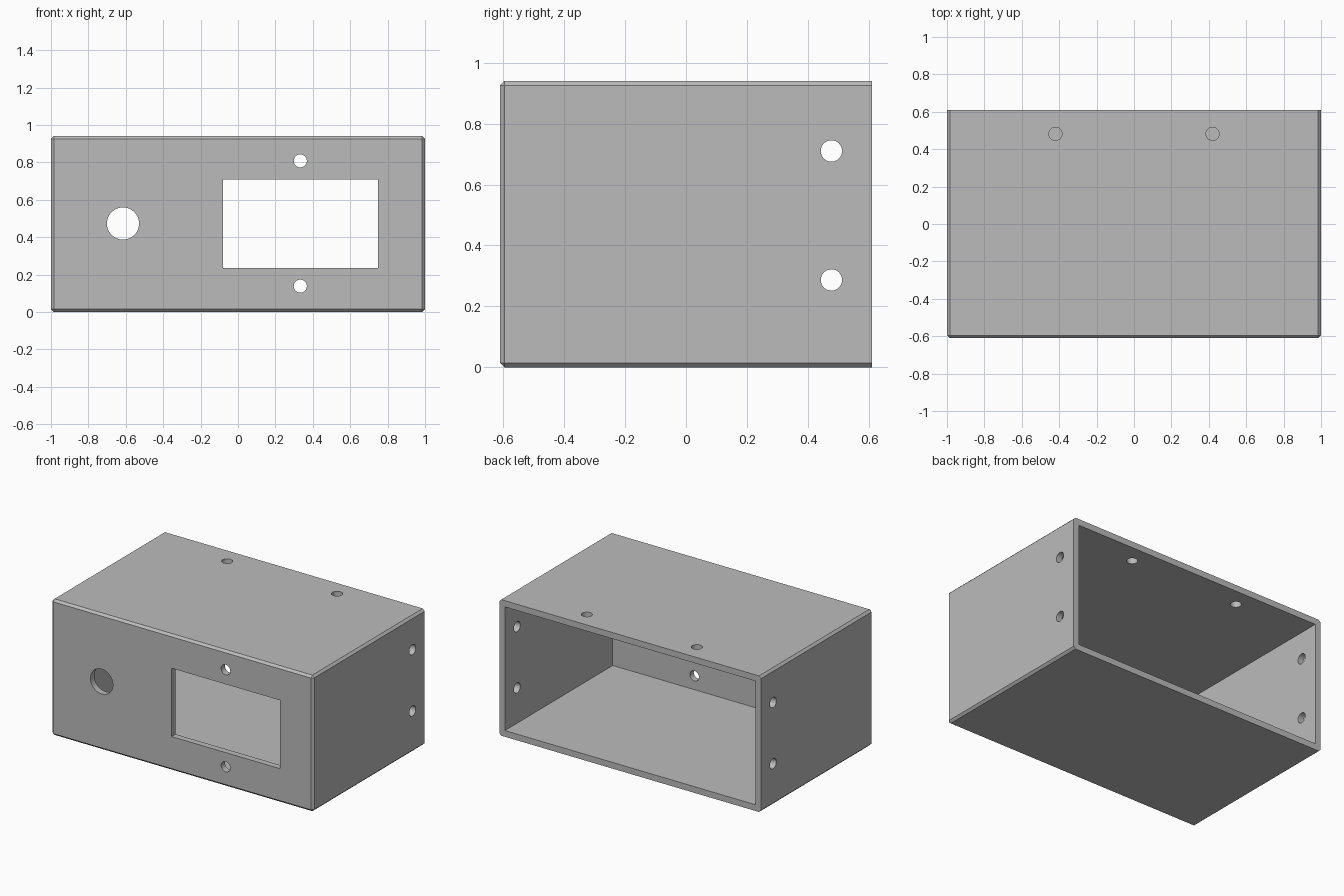
import bpy, bmesh
from math import pi, radians
from mathutils import Matrix, Vector

old = bpy.data.objects.get("Cube")
if old:
    bpy.data.objects.remove(old, do_unlink=True)

W, D, H = 2.0, 1.22, 0.94      # outer size
WALL, CHAMFER = 0.043, 0.015

grey = bpy.data.materials.new("plain grey")
grey.use_nodes = True
grey.diffuse_color = (0.5, 0.5, 0.5, 1)
grey.node_tree.nodes["Principled BSDF"].inputs["Base Color"].default_value = (0.5, 0.5, 0.5, 1)


def add_box(bm, low, high):
    low, high = Vector(low), Vector(high)
    size = high - low
    matrix = Matrix.Translation((low + high) / 2) @ Matrix.Diagonal((*size, 1))
    bmesh.ops.create_cube(bm, size=1, matrix=matrix)


def add_drill(bm, centre, radius, axis, depth=0.2):
    turn = {"X": Matrix.Rotation(pi / 2, 4, "Y"),
            "Y": Matrix.Rotation(pi / 2, 4, "X"),
            "Z": Matrix.Identity(4)}[axis]
    bmesh.ops.create_cone(bm, cap_ends=True, segments=48, radius1=radius, radius2=radius,
                          depth=depth, matrix=Matrix.Translation(centre) @ turn)


def make_object(name, bm):
    bmesh.ops.recalc_face_normals(bm, faces=bm.faces)
    mesh = bpy.data.meshes.new(name)
    bm.to_mesh(mesh)
    bm.free()
    mesh.materials.append(grey)
    ob = bpy.data.objects.new(name, mesh)
    bpy.context.collection.objects.link(ob)
    return ob


# Outer block, chamfered on every edge except around the open back
bm = bmesh.new()
add_box(bm, (-W / 2, -D / 2, 0), (W / 2, D / 2, H))
edges = [e for e in bm.edges if any(v.co.y < 0 for v in e.verts)]
bmesh.ops.bevel(bm, geom=edges, offset=CHAMFER, segments=1, affect="EDGES")
enclosure = make_object("enclosure", bm)

# Cavity, open at the back
bm = bmesh.new()
add_box(bm, (-W / 2 + WALL, -D / 2 + WALL, WALL), (W / 2 - WALL, D, H - WALL))
cavity = make_object("cavity_cutter", bm)

# Display window, knob hole and screw holes
bm = bmesh.new()
add_box(bm, (-0.08, -D / 2 - 0.1, 0.236), (0.748, -D / 2 + 0.1, 0.708))
add_drill(bm, (-0.615, -D / 2, 0.473), 0.086, "Y")
for z in (0.138, 0.808):
    add_drill(bm, (0.333, -D / 2, z), 0.035, "Y")
for side in (-1, 1):
    add_drill(bm, (side * 0.42, 0.482, H), 0.035, "Z")
    for z in (0.287, 0.71):
        add_drill(bm, (side * W / 2, 0.477, z), 0.035, "X")
holes = make_object("hole_cutter", bm)

for cutter in (cavity, holes):
    cutter.hide_render = True
    cutter.hide_viewport = True
    mod = enclosure.modifiers.new(cutter.name, "BOOLEAN")
    mod.operation = "DIFFERENCE"
    mod.solver = "EXACT"
    mod.object = cutter

# Bake the cuts, then smooth only the hole walls
bpy.context.view_layer.update()
graph = bpy.context.evaluated_depsgraph_get()
result = bpy.data.meshes.new_from_object(enclosure.evaluated_get(graph))
enclosure.modifiers.clear()
enclosure.data = result
for cutter in (cavity, holes):
    bpy.data.objects.remove(cutter, do_unlink=True)

bpy.ops.object.select_all(action="DESELECT")
enclosure.select_set(True)
bpy.context.view_layer.objects.active = enclosure
bpy.ops.object.shade_smooth_by_angle(angle=radians(30))
